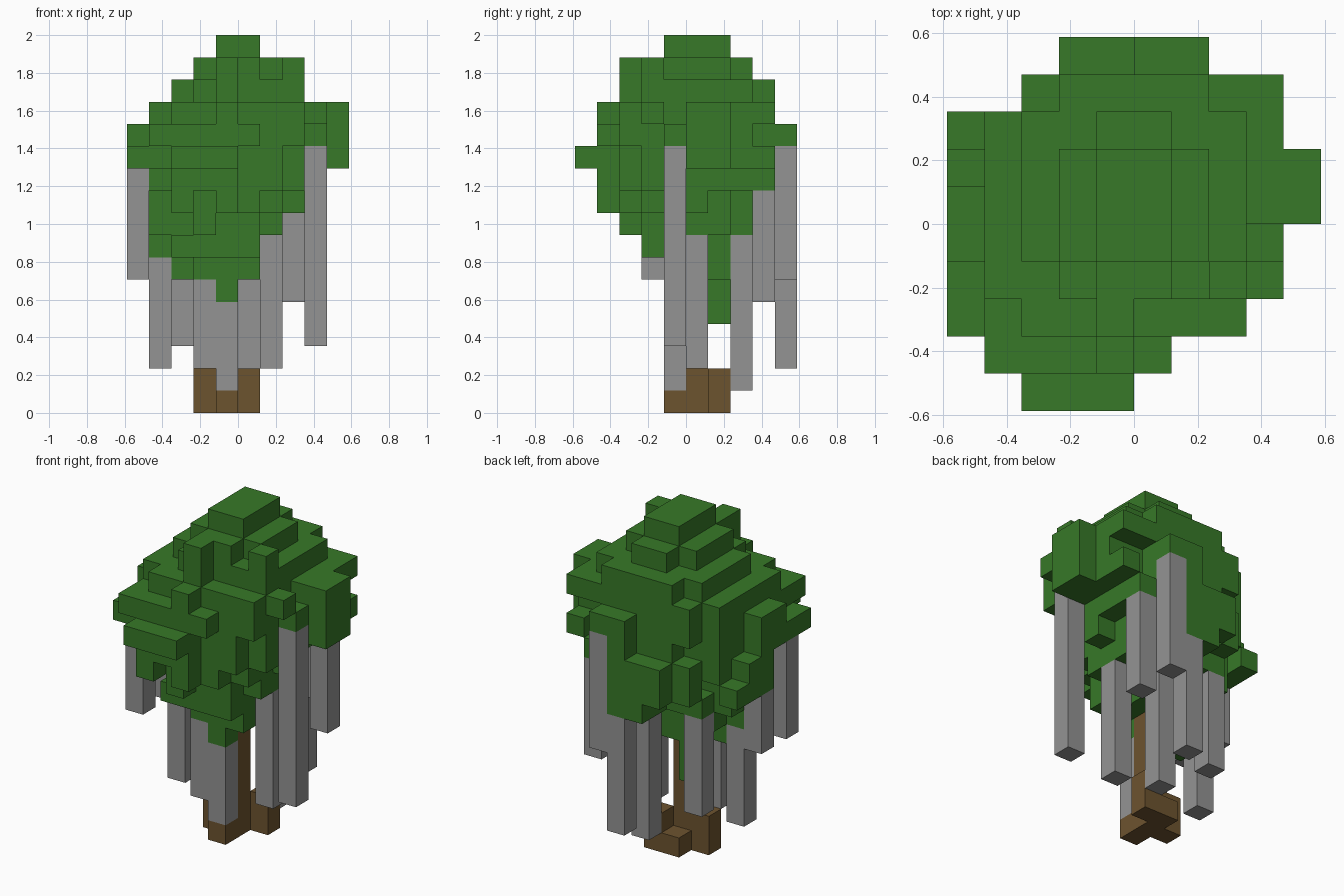
import bpy
import bmesh
from itertools import product
from mathutils import Vector

cube = bpy.data.objects.get("Cube")
if cube:
    bpy.data.objects.remove(cube, do_unlink=True)

UNIT = 2 / 17  # edge of one block
ORIGIN = Vector((-5, -5, 0))


def make_material(name, colour):
    mat = bpy.data.materials.new(name)
    mat.use_nodes = True
    mat.diffuse_color = (*colour, 1)
    mat.node_tree.nodes["Principled BSDF"].inputs["Base Color"].default_value = (*colour, 1)
    return mat


def box(x, y, z):
    """All blocks between inclusive (first, last) ranges."""
    return set(product(*(range(a, b + 1) for a, b in (x, y, z))))


def column(x, y, low, high):
    """One upright stack of blocks."""
    return box((x, x), (y, y), (low, high))


def oval(z, x0, x1, y0, y1):
    """One rounded layer of blocks filling the given extents."""
    cx, cy = (x0 + x1) / 2, (y0 + y1) / 2
    rx, ry = (x1 - x0 + 1) / 2, (y1 - y0 + 1) / 2
    return {(x, y, z) for x, y, z in box((x0, x1), (y0, y1), (z, z))
            if ((x - cx) / rx) ** 2 + ((y - cy) / ry) ** 2 < 1.19}


def build(name, cells, hidden, mat):
    """Outer skin of a group of blocks, leaving out faces against other parts."""
    bm = bmesh.new()
    corners = {}

    def corner(p):
        key = tuple(p)
        if key not in corners:
            corners[key] = bm.verts.new((Vector(key) + ORIGIN) * UNIT)
        return corners[key]

    for cell in sorted(cells):
        for axis, side in product(range(3), (0, 1)):
            step = list(cell)
            step[axis] += 2 * side - 1
            if tuple(step) in hidden:
                continue
            u, v = (axis + 1) % 3, (axis + 2) % 3
            ring = []
            for du, dv in ((0, 0), (1, 0), (1, 1), (0, 1)):
                p = list(cell)
                p[axis] += side
                p[u] += du
                p[v] += dv
                ring.append(corner(p))
            bm.faces.new(ring if side else ring[::-1])
    mesh = bpy.data.meshes.new(name)
    bm.to_mesh(mesh)
    bm.free()
    mesh.materials.append(mat)
    obj = bpy.data.objects.new(name, mesh)
    bpy.context.collection.objects.link(obj)


# Trunk with stubby roots
wood = column(4, 5, 0, 8) | column(3, 5, 0, 1) | column(5, 6, 0, 1)
wood |= {(4, 4, 0), (4, 6, 0)}

# Hanging strands: column x, y, bottom block, block above the top
STRANDS = [
    (4, 4, 1, 5), (3, 4, 2, 6), (1, 5, 2, 7), (0, 3, 6, 11),
    (6, 5, 2, 8), (8, 4, 3, 12), (5, 9, 2, 8), (7, 8, 5, 10),
    (0, 5, 6, 9), (6, 9, 6, 12), (5, 7, 1, 8), (2, 7, 3, 8),
]
strands, leaves = set(), set()
for x, y, low, high in STRANDS:
    strands |= column(x, y, low, high - 1)
    leaves.add((x, y, high))

# Canopy layers from the lowest up: x and y extents
LAYERS = [
    (3, 5, 4, 6), (2, 5, 3, 6), (2, 6, 3, 7), (2, 6, 2, 7), (1, 7, 2, 7),
    (1, 7, 2, 7), (1, 7, 2, 8), (1, 8, 2, 8), (2, 7, 3, 8), (3, 6, 3, 7),
]
for z, extents in enumerate(LAYERS, start=6):
    leaves |= oval(z, *extents)
leaves.discard((8, 4, 13))

# Crown and ledges
for ranges in (
    ((4, 5), (4, 6), (16, 16)),   # crown
    ((2, 4), (0, 0), (11, 11)),   # front ledge
    ((2, 4), (1, 1), (10, 11)),
    ((1, 5), (1, 1), (12, 12)),   # front shelf
    ((8, 9), (5, 6), (11, 13)),   # left arm
    ((0, 0), (2, 3), (11, 11)),   # right shelf
    ((0, 0), (4, 5), (11, 12)),
):
    leaves |= box(*ranges)

# Knobs and drops: column x, y, bottom and top block
KNOBS = [
    (7, 3, 14, 15), (4, 2, 13, 15), (4, 1, 13, 13), (8, 8, 13, 13),
    (8, 8, 11, 11), (8, 7, 11, 12), (8, 3, 13, 13), (7, 2, 12, 12),
    (4, 1, 9, 9), (2, 1, 9, 9), (3, 2, 8, 8),
    (1, 4, 8, 9), (1, 7, 10, 12), (0, 5, 9, 10), (0, 6, 9, 10),
    (0, 7, 9, 9), (1, 6, 8, 10), (1, 2, 11, 12), (2, 5, 6, 6),
    (7, 5, 9, 9), (7, 7, 10, 11), (2, 8, 9, 10), (3, 8, 10, 11),
    (4, 8, 8, 11), (5, 8, 9, 12), (6, 8, 11, 12), (3, 9, 9, 10),
    (4, 9, 8, 10), (5, 9, 8, 12), (3, 6, 4, 6), (4, 4, 5, 6),
]
for knob in KNOBS:
    leaves |= column(*knob)

strands -= wood
leaves -= wood | strands
everything = wood | strands | leaves

build("trunk", wood, everything, make_material("bark brown", (0.152, 0.087, 0.028)))
build("hanging_strands", strands, everything, make_material("strand grey", (0.295, 0.295, 0.295)))
build("canopy", leaves, everything, make_material("leaf green", (0.038, 0.19, 0.021)))
